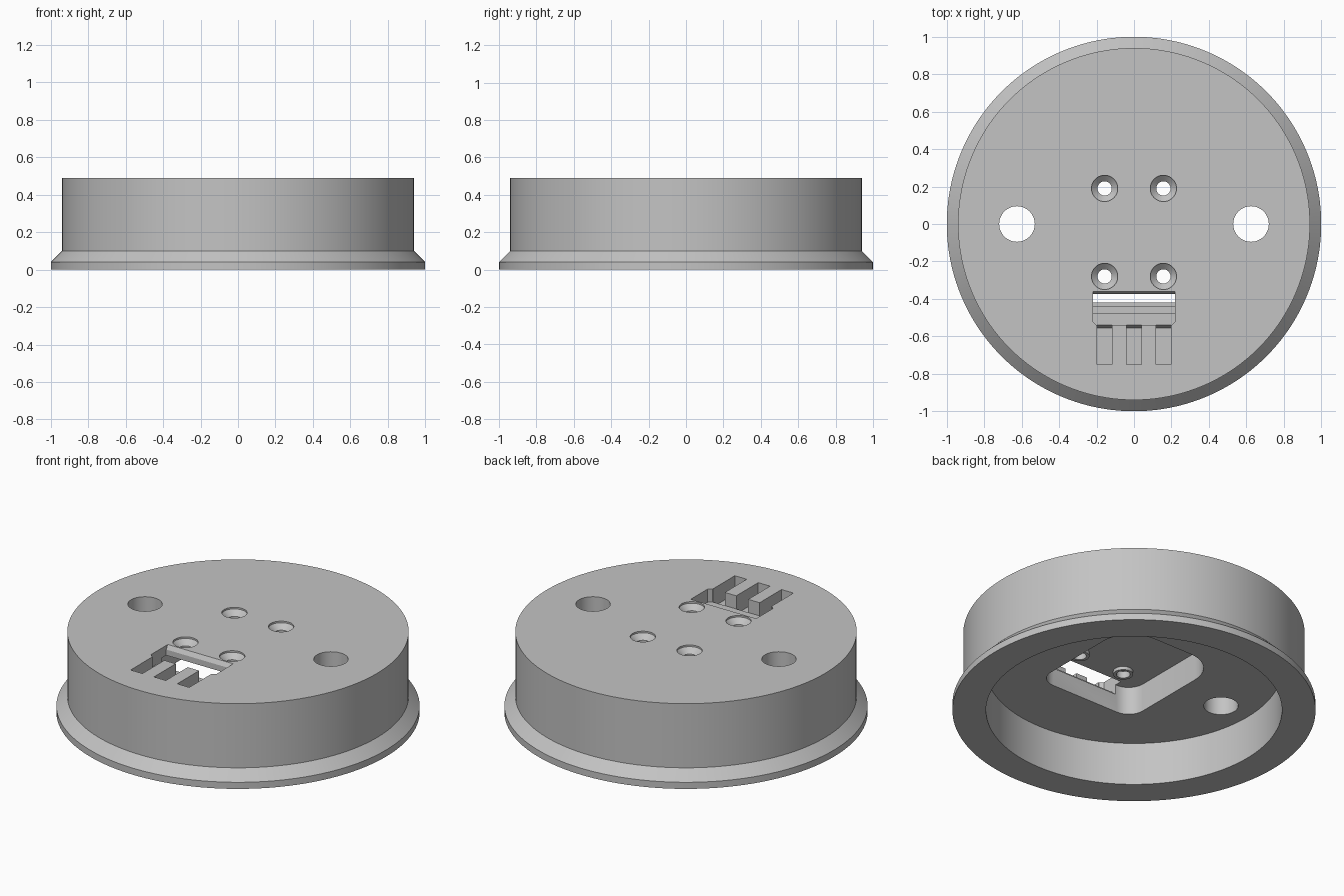
import bpy, bmesh, math

cube = bpy.data.objects.get("Cube")
if cube:
    bpy.data.objects.remove(cube, do_unlink=True)

HEIGHT = 0.49
SEAT = 0.43      # ceiling of the underside pocket

grey = bpy.data.materials.new("plain grey")
grey.use_nodes = True
grey.diffuse_color = (0.55, 0.55, 0.55, 1)
grey.node_tree.nodes["Principled BSDF"].inputs["Base Color"].default_value = grey.diffuse_color


def finish(bm, name):
    bmesh.ops.recalc_face_normals(bm, faces=bm.faces)
    mesh = bpy.data.meshes.new(name)
    bm.to_mesh(mesh)
    bm.free()
    mesh.materials.append(grey)
    obj = bpy.data.objects.new(name, mesh)
    bpy.context.collection.objects.link(obj)
    return obj


def lathe(name, profile, x=0, y=0, sides=48):
    """Closed solid of revolution from (radius, z) points, capped at both ends."""
    bm = bmesh.new()
    rings = []
    for r, z in profile:
        angles = [math.tau * i / sides for i in range(sides)]
        rings.append([bm.verts.new((x + r * math.cos(a), y + r * math.sin(a), z)) for a in angles])
    for low, high in zip(rings, rings[1:]):
        for i in range(sides):
            j = (i + 1) % sides
            bm.faces.new((low[i], low[j], high[j], high[i]))
    bm.faces.new(rings[0])
    bm.faces.new(rings[-1])
    return finish(bm, name)


def bevel_upright(bm, offset, segments, rule):
    edges = [e for e in bm.edges
             if abs(e.verts[0].co.z - e.verts[1].co.z) > 0.05 and all(rule(v.co) for v in e.verts)]
    bmesh.ops.bevel(bm, geom=edges, offset=offset, segments=segments, profile=0.5, affect='EDGES')


def side_prism(name, profile, x, half_width, chamfer_y=None):
    """Extrude a (y, z) profile across x."""
    bm = bmesh.new()
    face = bm.faces.new([bm.verts.new((x - half_width, y, z)) for y, z in profile])
    new = bmesh.ops.extrude_face_region(bm, geom=[face])["geom"]
    verts = [v for v in new if isinstance(v, bmesh.types.BMVert)]
    bmesh.ops.translate(bm, verts=verts, vec=(2 * half_width, 0, 0))
    if chamfer_y is not None:
        bevel_upright(bm, 0.02, 1, lambda co: co.y < chamfer_y)
    return finish(bm, name)


def combine(target, tool, operation='DIFFERENCE'):
    tool.hide_render = True
    mod = target.modifiers.new("shape", 'BOOLEAN')
    mod.operation = operation
    mod.solver = 'EXACT'
    mod.object = tool
    deps = bpy.context.evaluated_depsgraph_get()
    mesh = bpy.data.meshes.new_from_object(target.evaluated_get(deps))
    target.modifiers.clear()
    target.data = mesh
    bpy.data.objects.remove(tool, do_unlink=True)


# Flanged round body
body = lathe("round_base", [(1, 0), (1, 0.04), (0.94, 0.10), (0.94, HEIGHT)], sides=160)

# Wide round hollow underneath
combine(body, lathe("hollow", [(0.815, -0.1), (0.815, 0.26)], sides=128))

# Rounded pocket in the ceiling of the hollow
bm = bmesh.new()
bmesh.ops.create_cube(bm, size=1)
for v in bm.verts:
    v.co.x *= 0.66
    v.co.y = -0.42 if v.co.y < 0 else 0.33
    v.co.z = 0.2 if v.co.z < 0 else SEAT
bevel_upright(bm, 0.10, 8, lambda co: co.y < -0.4)
bevel_upright(bm, 0.20, 10, lambda co: co.y > 0.3)
combine(body, finish(bm, "pocket"))

# Screw bosses with countersunk holes
screws = [(x, y) for x in (-0.157, 0.157) for y in (-0.28, 0.19)]
for x, y in screws:
    combine(body, lathe("boss", [(0.055, SEAT - 0.02), (0.055, SEAT + 0.02)], x, y), 'UNION')
for x, y in screws:
    combine(body, lathe("countersink", [(0.038, 0.3), (0.038, 0.45), (0.07, HEIGHT - 0.01),
                                        (0.07, HEIGHT + 0.05)], x, y))

# Large through holes on both sides
for x in (-0.625, 0.625):
    combine(body, lathe("through_hole", [(0.095, 0.1), (0.095, 0.6)], x))

# Stepped slot opening into the pocket
slot = [(-0.36, 0.52), (-0.36, HEIGHT), (-0.375, 0.465), (-0.375, 0.37), (-0.44, 0.37),
        (-0.44, 0.39), (-0.475, 0.39), (-0.475, 0.41), (-0.54, 0.41), (-0.54, 0.52)]
combine(body, side_prism("slot", slot, 0, 0.22, chamfer_y=-0.53))

# Three finger channels leading forward from the slot
channel = [(-0.53, 0.52), (-0.53, 0.43), (-0.54, 0.41), (-0.555, 0.38), (-0.75, 0.38), (-0.75, 0.52)]
for x in (-0.157, 0, 0.157):
    combine(body, side_prism("channel", channel, x, 0.04))

# Smooth round walls, crisp edges
bpy.ops.object.select_all(action='DESELECT')
body.select_set(True)
bpy.context.view_layer.objects.active = body
bpy.ops.object.shade_smooth_by_angle(angle=math.radians(25))
